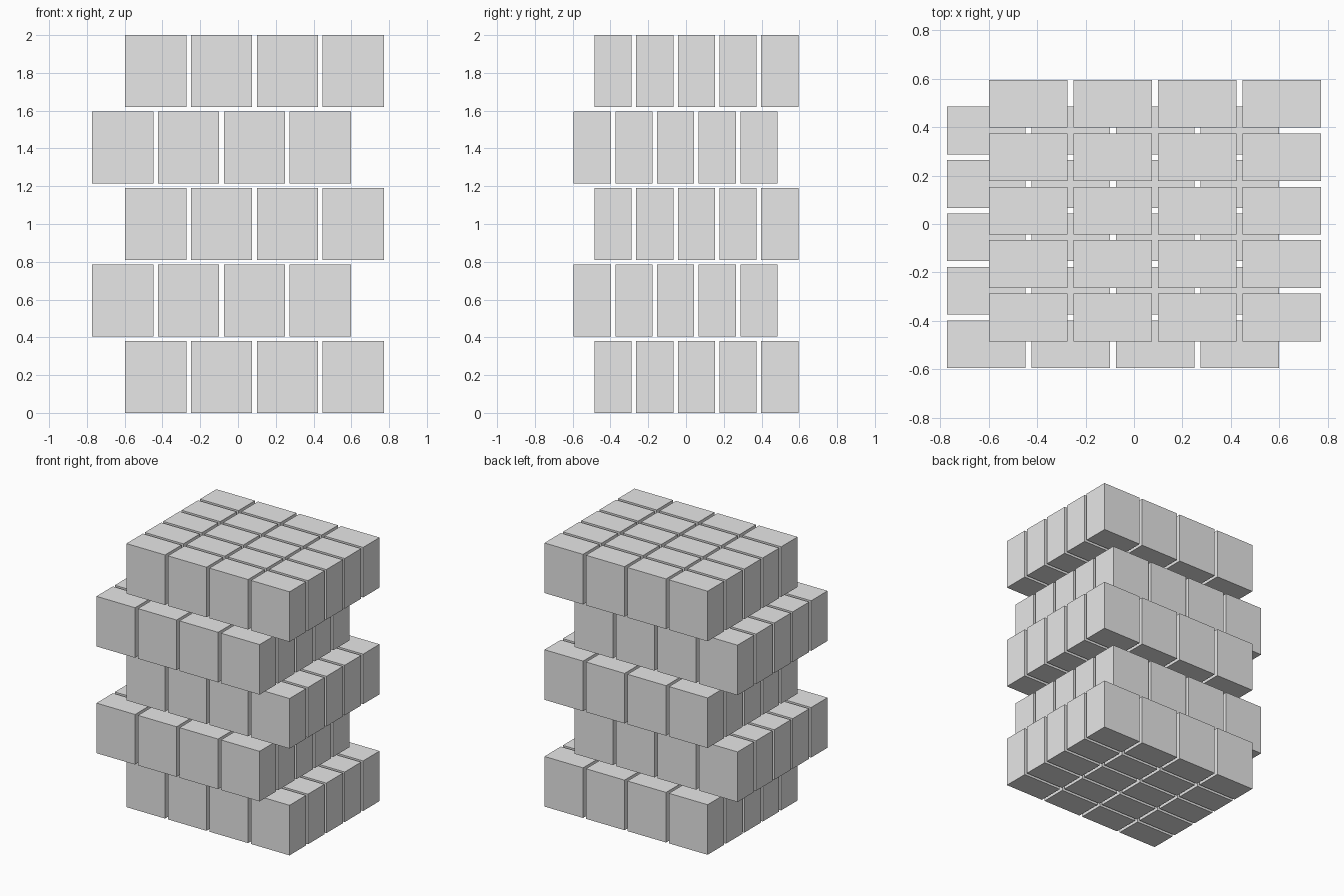
import bpy

# Remove the default object
cube = bpy.data.objects.get("Cube")
if cube:
    bpy.data.objects.remove(cube, do_unlink=True)

SIZE = (0.324, 0.197, 0.380)     # one block
PITCH = (0.3485, 0.2205, 0.405)  # spacing between blocks
COLS, ROWS, LAYERS = 4, 5, 5

# Plain grey material
grey = bpy.data.materials.new("grey")
grey.use_nodes = True
colour = (0.8, 0.8, 0.8, 1.0)
grey.diffuse_color = colour
grey.node_tree.nodes["Principled BSDF"].inputs["Base Color"].default_value = colour


def add_array(obj, name, count, axis):
    """Repeat the object along one axis at the block spacing."""
    mod = obj.modifiers.new(name, "ARRAY")
    mod.count = count
    mod.use_relative_offset = False
    mod.use_constant_offset = True
    mod.constant_offset_displace = [PITCH[i] if i == axis else 0 for i in range(3)]


def add_layer(level):
    """One layer of separate blocks, staggered half a block every other level."""
    shift = 0.25 if level % 2 == 0 else -0.25
    x = PITCH[0] * (shift - (COLS - 1) / 2)
    y = PITCH[1] * (shift - (ROWS - 1) / 2)
    z = PITCH[2] * level + SIZE[2] / 2
    bpy.ops.mesh.primitive_cube_add(size=1, location=(x, y, z))
    layer = bpy.context.object
    layer.name = f"block_layer_{level + 1}"
    for v in layer.data.vertices:
        v.co = [c * s for c, s in zip(v.co, SIZE)]
    layer.data.materials.append(grey)
    add_array(layer, "columns", COLS, 0)
    add_array(layer, "rows", ROWS, 1)


# Stack of staggered layers
for level in range(LAYERS):
    add_layer(level)
